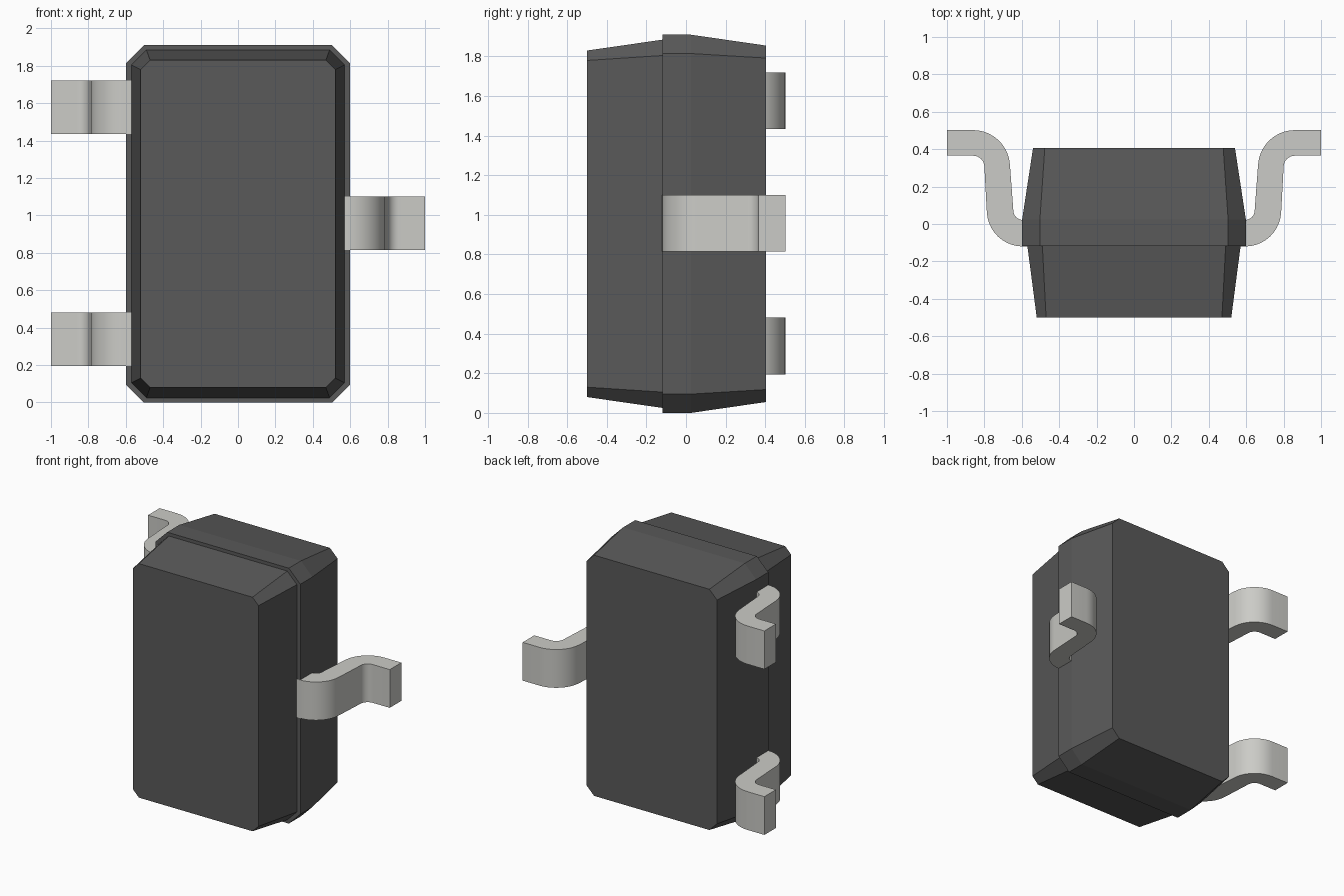
import bpy, bmesh, math

if "Cube" in bpy.data.objects:
    bpy.data.objects.remove(bpy.data.objects["Cube"])


def material(name, rgb):
    m = bpy.data.materials.new(name)
    m.diffuse_color = (*rgb, 1)
    m.use_nodes = True
    m.node_tree.nodes["Principled BSDF"].inputs["Base Color"].default_value = m.diffuse_color
    return m


dark = material("dark_plastic", (0.1, 0.1, 0.1))
metal = material("tinned_metal", (0.6, 0.6, 0.57))


def loft(name, rings, mat):
    """Skin equal-length point rings and cap both ends."""
    bm = bmesh.new()
    loops = [[bm.verts.new(p) for p in ring] for ring in rings]
    n = len(loops[0])
    for a, b in zip(loops, loops[1:]):
        for i in range(n):
            j = (i + 1) % n
            bm.faces.new((a[i], a[j], b[j], b[i]))
    bm.faces.new(loops[0])
    bm.faces.new(loops[-1])
    bmesh.ops.recalc_face_normals(bm, faces=bm.faces)
    me = bpy.data.meshes.new(name)
    bm.to_mesh(me)
    bm.free()
    me.materials.append(mat)
    ob = bpy.data.objects.new(name, me)
    bpy.context.collection.objects.link(ob)
    return ob


def section(y, w, h, c):
    """Rectangle with cut corners, half-width w, half-height h, corner cut c."""
    pts = [(w, h - c), (w - c, h), (c - w, h), (-w, h - c),
           (-w, c - h), (c - w, -h), (w - c, -h), (w, c - h)]
    return [(x, y, z + 0.955) for x, z in pts]


# Moulded body: tapered front half, small step, tapered back half
loft("moulded_body", [section(-0.5, 0.52, 0.875, 0.05),
                      section(-0.118, 0.57, 0.93, 0.08),
                      section(-0.118, 0.598, 0.955, 0.095),
                      section(0.025, 0.598, 0.955, 0.095),
                      section(0.405, 0.54, 0.90, 0.063)], dark)


def arc(cx, cy, r, a0, a1, n=10):
    return [(cx + r * math.cos(math.radians(a0 + (a1 - a0) * i / n)),
             cy + r * math.sin(math.radians(a0 + (a1 - a0) * i / n)))
            for i in range(n + 1)]


# S-bent lead profile, seen from above
outer = [(0.5, -0.12)] + arc(0.595, 0.072, 0.192, -90, -4) \
    + arc(0.86, 0.305, 0.06, 176, 90) + [(1.0, 0.365)]
inner = [(1.0, 0.502)] + arc(0.86, 0.305, 0.197, 90, 176) \
    + arc(0.595, 0.072, 0.05, -4, -90) + [(0.5, 0.022)]
profile = outer + inner

# Two leads on the left, one on the right
for name, side, z in (("lead_left_top", -1, 1.577), ("lead_left_bottom", -1, 0.338),
                      ("lead_right", 1, 0.957)):
    ob = loft(name, [[(side * x, y, z + dz) for x, y in profile]
                     for dz in (-0.143, 0.143)], metal)
    bpy.ops.object.select_all(action='DESELECT')
    ob.select_set(True)
    bpy.context.view_layer.objects.active = ob
    bpy.ops.object.shade_smooth_by_angle(angle=math.radians(30))
